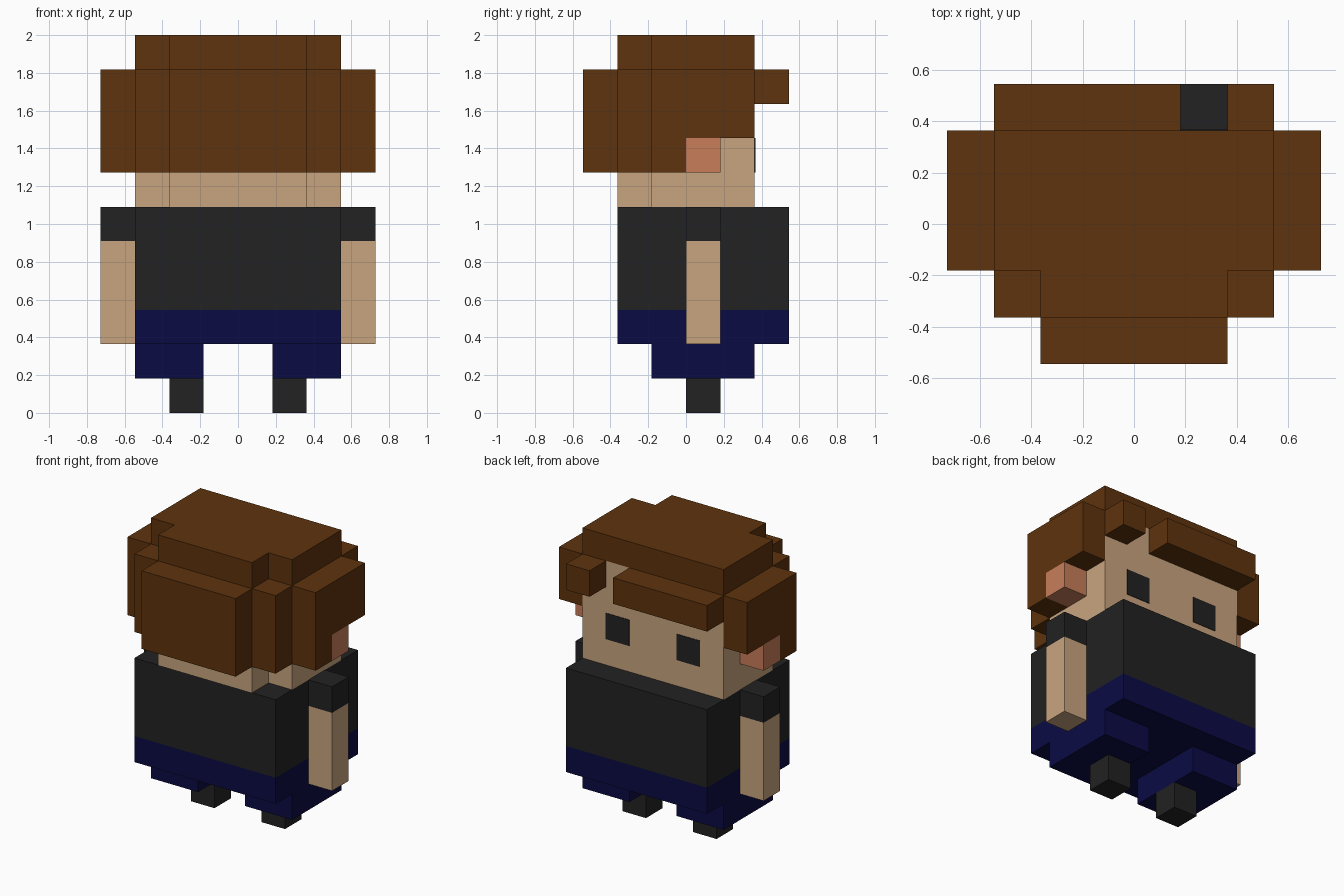
import bpy
import bmesh

cube = bpy.data.objects.get("Cube")
if cube:
    bpy.data.objects.remove(cube, do_unlink=True)

U = 2 / 11  # one block


def material(name, rgb):
    m = bpy.data.materials.new(name)
    m.use_nodes = True
    m.diffuse_color = (*rgb, 1)
    bsdf = m.node_tree.nodes["Principled BSDF"]
    bsdf.inputs["Base Color"].default_value = (*rgb, 1)
    bsdf.inputs["Roughness"].default_value = 0.9
    return m


BROWN = material("brown hair", (0.112, 0.033, 0.004))
SKIN = material("skin", (0.584, 0.376, 0.212))
EAR = material("rosy ear", (0.578, 0.205, 0.102))
BLACK = material("charcoal", (0.016, 0.016, 0.016))
NAVY = material("navy", (0.0033, 0.0033, 0.06))


def prism(name, outline, z0, z1, mat, mirror=False):
    """Extrude a footprint, in blocks, from z0 to z1."""
    bm = bmesh.new()
    base = bm.faces.new([bm.verts.new((x * U, y * U, z0 * U)) for x, y in outline])
    top = bmesh.ops.extrude_face_region(bm, geom=[base])["geom"]
    verts = [v for v in top if isinstance(v, bmesh.types.BMVert)]
    bmesh.ops.translate(bm, verts=verts, vec=(0, 0, (z1 - z0) * U))
    bmesh.ops.recalc_face_normals(bm, faces=bm.faces)
    mesh = bpy.data.meshes.new(name)
    bm.to_mesh(mesh)
    bm.free()
    mesh.materials.append(mat)
    obj = bpy.data.objects.new(name, mesh)
    bpy.context.collection.objects.link(obj)
    if mirror:
        obj.modifiers.new("Mirror", "MIRROR")
    return obj


def box(name, x, y, z, mat, mirror=False):
    outline = [(x[0], y[0]), (x[1], y[0]), (x[1], y[1]), (x[0], y[1])]
    return prism(name, outline, *z, mat, mirror)


# Legs and shoes
box("shoes", (1, 2), (0, 1), (0, 1), BLACK, True)
box("trouser_legs", (1, 3), (-1, 2), (1, 2), NAVY, True)
box("hips", (-3, 3), (-2, 3), (2, 3), NAVY)

# Torso and arms
box("shirt", (-3, 3), (-2, 3), (3, 6), BLACK)
box("sleeves", (3, 4), (0, 1), (5, 6), BLACK, True)
box("arms", (3, 4), (0, 1), (2, 5), SKIN, True)

# Head and crown share a footprint with notched corners
skull = [(-3, 2), (-3, -1), (-2, -1), (-2, -2), (2, -2), (2, -1), (3, -1), (3, 2)]
prism("head", skull, 6, 10, SKIN)
prism("hair_crown", skull, 10, 11, BROWN)
box("ears", (3, 4), (0, 1), (7, 8), EAR, True)
box("eyes", (1, 2), (2, 2.02), (7, 8), BLACK, True)

# Hair around the head
box("hair_sides_upper", (3, 4), (-1, 2), (8, 10), BROWN, True)
box("hair_sides_lower", (3, 4), (-1, 0), (7, 8), BROWN, True)
box("hair_corners", (2, 3), (-2, -1), (7, 10), BROWN, True)
box("hair_nape", (-2, 2), (-3, -2), (7, 10), BROWN)

# Parted fringe
box("fringe_long", (-3, 1), (2, 3), (9, 10), BROWN)
box("fringe_short", (2, 3), (2, 3), (9, 10), BROWN)
